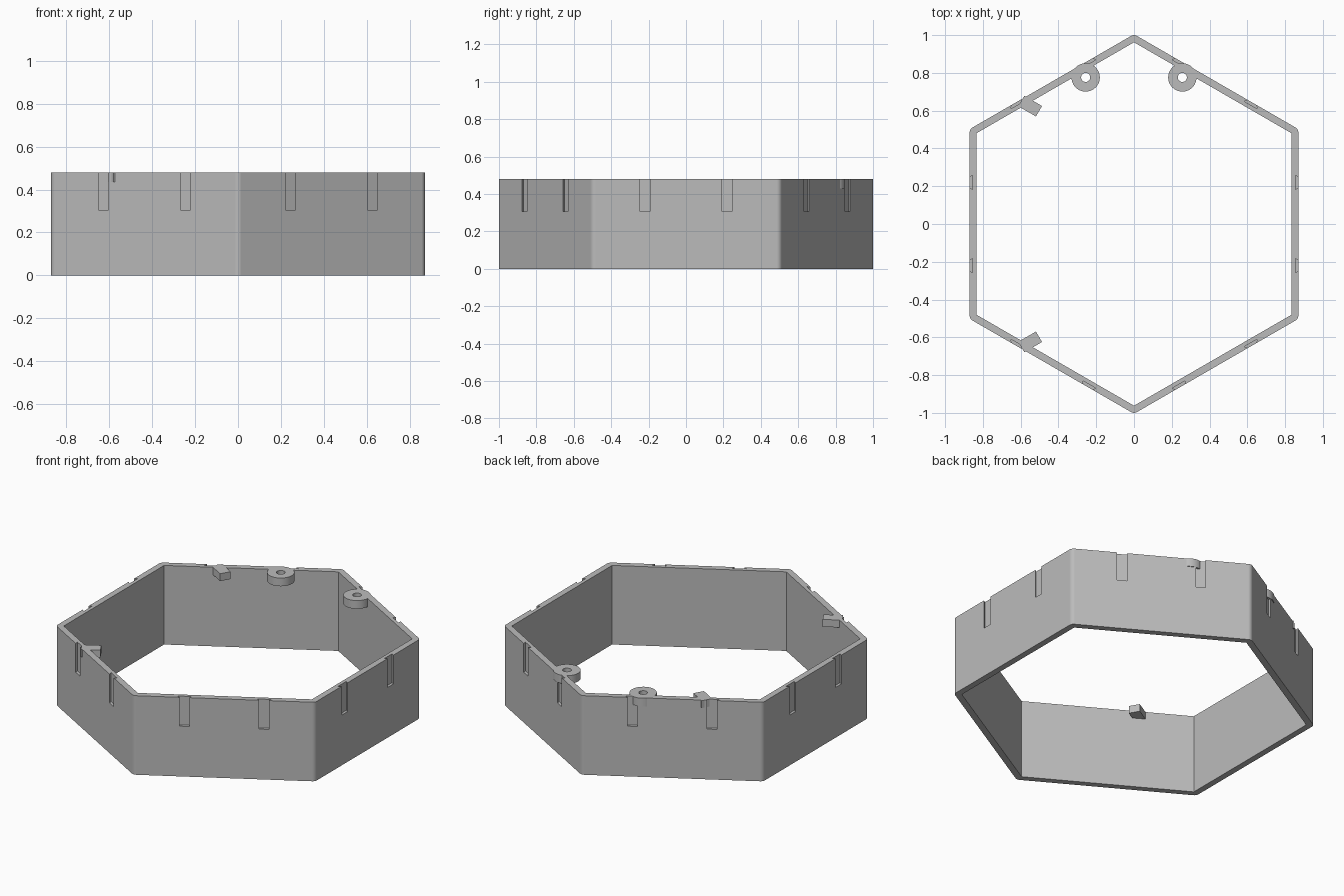
import bpy, bmesh, math
from mathutils import Matrix, Vector

if "Cube" in bpy.data.objects:
    bpy.data.objects.remove(bpy.data.objects["Cube"])

H = 0.48            # wall height
OUT, INN = 0.87, 0.833   # outer and inner apothem
R = 0.03            # outer corner radius

grey = bpy.data.materials.new("grey plastic")
grey.diffuse_color = (0.5, 0.5, 0.5, 1)
grey.use_nodes = True
grey.node_tree.nodes["Principled BSDF"].inputs["Base Color"].default_value = grey.diffuse_color


def prism(name, outline, z0, z1, hole=None):
    """Extrude a 2D outline, optionally with a hole of equal point count."""
    bm = bmesh.new()

    def ring(pts, z):
        return [bm.verts.new((p[0], p[1], z)) for p in pts]
    a, b = ring(outline, z0), ring(outline, z1)
    n = len(a)
    if hole:
        c, d = ring(hole, z0), ring(hole, z1)
    for i in range(n):
        j = (i + 1) % n
        bm.faces.new((a[i], a[j], b[j], b[i]))
        if hole:
            bm.faces.new((c[j], c[i], d[i], d[j]))
            bm.faces.new((b[i], b[j], d[j], d[i]))
            bm.faces.new((a[j], a[i], c[i], c[j]))
    if not hole:
        bm.faces.new(b)
        bm.faces.new(a[::-1])
    bmesh.ops.remove_doubles(bm, verts=bm.verts, dist=1e-5)
    bmesh.ops.dissolve_limit(bm, angle_limit=0.01, verts=bm.verts, edges=bm.edges)
    bmesh.ops.recalc_face_normals(bm, faces=bm.faces)
    me = bpy.data.meshes.new(name)
    bm.to_mesh(me)
    bm.free()
    me.materials.append(grey)
    ob = bpy.data.objects.new(name, me)
    bpy.context.collection.objects.link(ob)
    return ob


def smooth(ob):
    bpy.ops.object.select_all(action='DESELECT')
    ob.select_set(True)
    bpy.context.view_layer.objects.active = ob
    bpy.ops.object.shade_smooth_by_angle(angle=math.radians(30))


def circle(x, y, r, n=48):
    return [(x + r * math.cos(2 * math.pi * i / n),
             y + r * math.sin(2 * math.pi * i / n)) for i in range(n)]


# hexagonal wall: rounded outer corners, sharp inner corners
SEG = 6
outer, inner = [], []
for k in range(6):
    mid = math.radians(90 + 60 * k)
    cr = (OUT - R) / math.cos(math.pi / 6)
    ir = INN / math.cos(math.pi / 6)
    for s in range(SEG + 1):
        t = mid + math.radians(-30 + 60 * s / SEG)
        outer.append((cr * math.cos(mid) + R * math.cos(t),
                      cr * math.sin(mid) + R * math.sin(t)))
        inner.append((ir * math.cos(mid), ir * math.sin(mid)))
wall = prism("hex_wall", outer, 0, H, inner)

# two dovetail slots cut into the outside of each wall face
cutters = []
for k in range(6):
    rot = Matrix.Rotation(math.radians(60 * k), 2)
    for c in (-0.22, 0.22):
        shape = [(OUT - 0.016, c - 0.039), (OUT + 0.004, c - 0.024),
                 (OUT + 0.004, c + 0.024), (OUT - 0.016, c + 0.039)]
        # the mouth is 0.054 wide at the wall surface
        cutters.append(prism("slot_cutter", [rot @ Vector(p) for p in shape],
                             0.305, H + 0.05))
bpy.ops.object.select_all(action='DESELECT')
for ob in cutters:
    ob.select_set(True)
bpy.context.view_layer.objects.active = cutters[0]
bpy.ops.object.join()
cut = cutters[0]
mod = wall.modifiers.new("slots", 'BOOLEAN')
mod.operation, mod.solver, mod.object = 'DIFFERENCE', 'EXACT', cut
bpy.context.view_layer.objects.active = wall
bpy.ops.object.modifier_apply(modifier="slots")
bpy.data.objects.remove(cut)
smooth(wall)
wn = wall.modifiers.new("flat_sides", 'WEIGHTED_NORMAL')
wn.keep_sharp = True

# two round screw bosses inside the back corner
for side, x in (("left", -0.256), ("right", 0.256)):
    boss = prism("screw_boss_" + side, circle(x, 0.776, 0.075), H - 0.05, H,
                 circle(x, 0.776, 0.024))
    smooth(boss)

# two angled tabs on the left walls, mirrored front to back
for side, m in (("back", 1), ("front", -1)):
    axis, across = Vector((0.866, -0.5 * m)), Vector((0.5, 0.866 * m))
    tip = Vector((-0.503, 0.597 * m))
    pts = [tip - across * 0.032, tip + across * 0.032,
           tip + across * 0.032 - axis * 0.108, tip - across * 0.032 - axis * 0.108]
    prism("tab_" + side, pts, H - 0.045, H)
